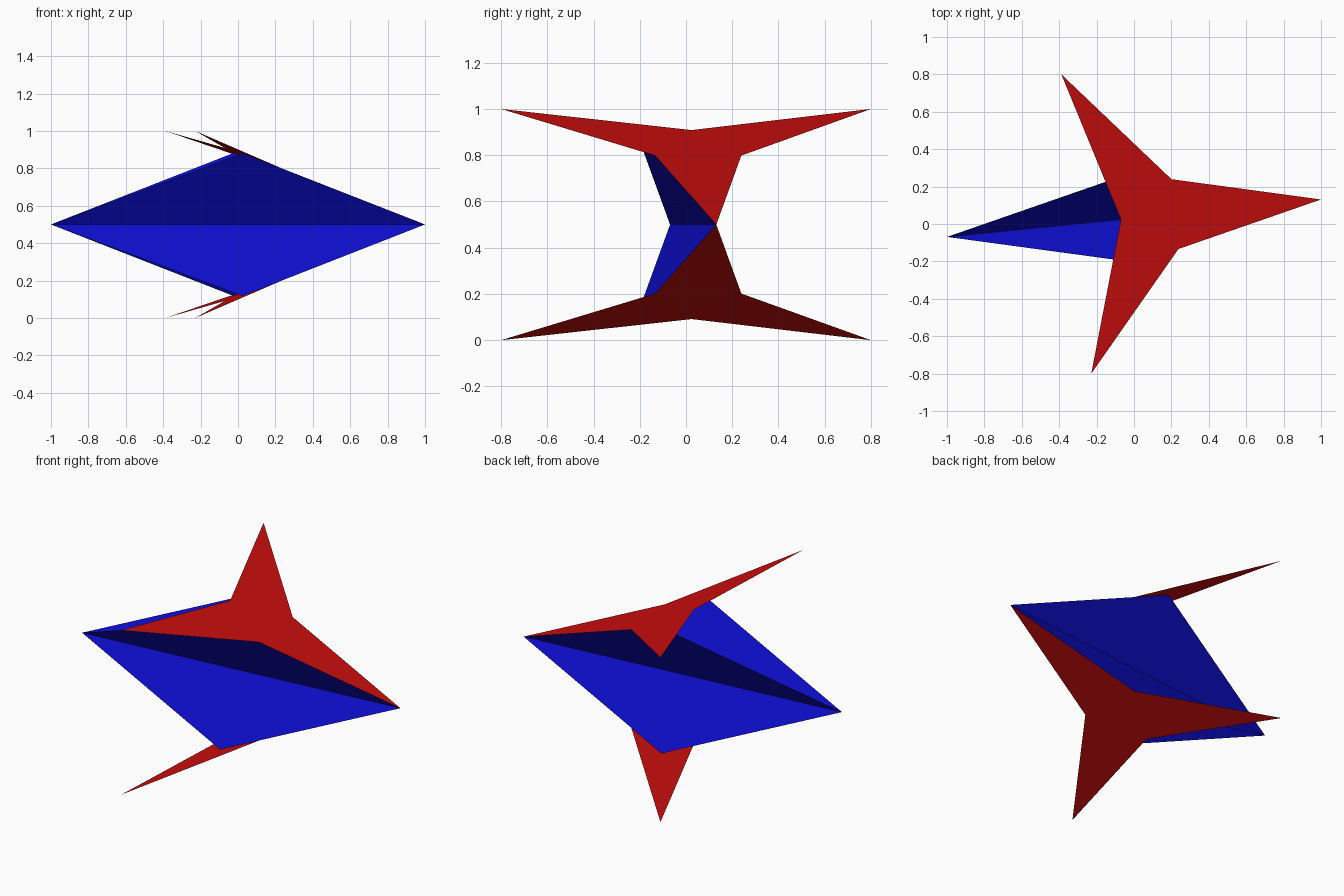
import bpy
import math
from mathutils import Matrix, Vector

cube = bpy.data.objects.get("Cube")
if cube:
    bpy.data.objects.remove(cube, do_unlink=True)

HALF = 1.005      # half length of the shared axis
MID = 0.5         # height of the axis
SLOPE = MID / (HALF + 0.31)   # fall of the star plane towards its long tip
SPREAD = 0.24     # sideways reach of each wing

# Everything is laid out along the axis, then turned about z
PLACE = Matrix.Translation((0, 0.031, MID)) @ Matrix.Rotation(math.atan(0.1), 4, 'Z')


def make_material(name, color):
    mat = bpy.data.materials.new(name)
    mat.use_nodes = True
    mat.diffuse_color = color
    mat.node_tree.nodes["Principled BSDF"].inputs["Base Color"].default_value = color
    return mat


def make_sheet(name, points, faces, mat):
    mesh = bpy.data.meshes.new(name)
    mesh.from_pydata([PLACE @ Vector(p) for p in points], [], faces)
    mesh.materials.append(mat)
    obj = bpy.data.objects.new(name, mesh)
    bpy.context.collection.objects.link(obj)
    return obj


red = make_material("red", (0.6, 0.004, 0.004, 1))
blue = make_material("blue", (0.004, 0.004, 0.6, 1))

# Flat three-pointed stars, mirrored above and below the axis
notch = 0.22
notch_side = SPREAD * (1 - notch / HALF)
outline = [(HALF, 0), (notch, notch_side), (-0.31, 0.804),
           (-0.07, 0), (-0.31, -0.804), (notch, -notch_side)]
for side, name in ((1, "upper_star"), (-1, "lower_star")):
    points = [(u, v, side * SLOPE * (HALF - u)) for u, v in outline]
    # triangles fan out from the inner notch, turned to face outwards
    order = [(3, i % 6, (i + 1) % 6) for i in range(4, 8)]
    make_sheet(name, points, [f[::side] for f in order], red)

# Four triangular wings crossing on the axis
for up, level in ((1, "upper"), (-1, "lower")):
    for out, place in ((-1, "front"), (1, "back")):
        points = [(-HALF, 0, 0), (HALF, 0, 0), (0, out * SPREAD, up * SLOPE * HALF)]
        face = (0, 1, 2)[::-up * out]
        make_sheet(f"{level}_{place}_wing", points, [face], blue)
